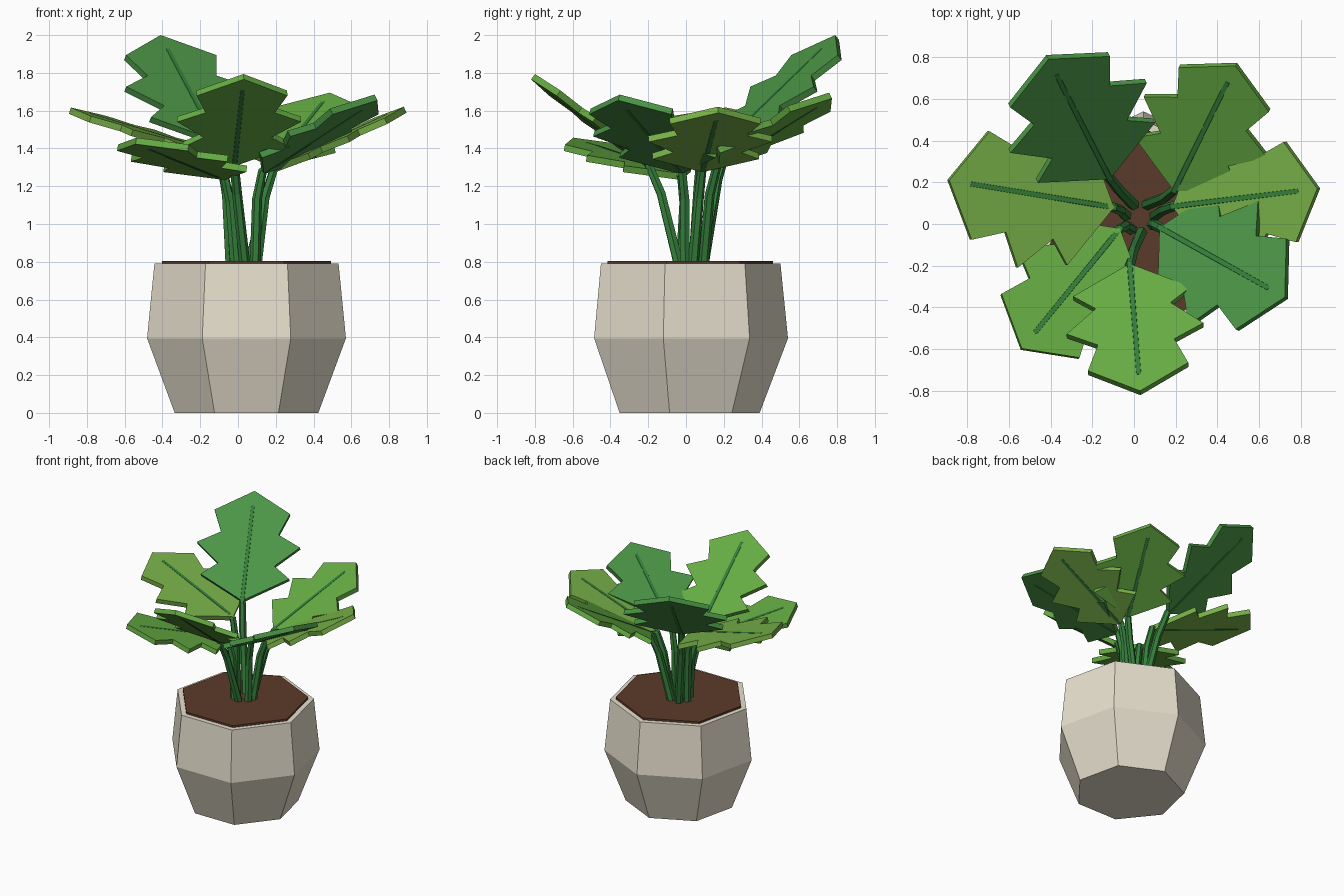
import bpy, bmesh, math
from mathutils import Vector

if "Cube" in bpy.data.objects:
    bpy.data.objects.remove(bpy.data.objects["Cube"])


def material(name, r, g, b):
    m = bpy.data.materials.new(name)
    m.diffuse_color = (r ** 2.2, g ** 2.2, b ** 2.2, 1)
    m.use_nodes = True
    m.node_tree.nodes["Principled BSDF"].inputs["Base Color"].default_value = m.diffuse_color
    return m


CLAY = material("clay", 0.90, 0.87, 0.80)
SOIL = material("soil", 0.36, 0.24, 0.18)
STEM = material("stem_green", 0.22, 0.50, 0.24)
DEEP = material("leaf_deep", 0.30, 0.58, 0.28)
MID = material("leaf_mid", 0.40, 0.67, 0.27)
LIGHT = material("leaf_light", 0.47, 0.69, 0.29)


def make(name, bm, mat):
    bmesh.ops.recalc_face_normals(bm, faces=bm.faces)
    me = bpy.data.meshes.new(name)
    bm.to_mesh(me)
    bm.free()
    me.materials.append(mat)
    ob = bpy.data.objects.new(name, me)
    bpy.context.collection.objects.link(ob)
    return ob


def loft(name, rings, mat):
    """Skin a list of vertex rings and cap both ends."""
    bm = bmesh.new()
    rows = [[bm.verts.new(p) for p in ring] for ring in rings]
    n = len(rows[0])
    for a, b in zip(rows, rows[1:]):
        for i in range(n):
            j = (i + 1) % n
            bm.faces.new((a[i], a[j], b[j], b[i]))
    bm.faces.new(rows[0][::-1])
    bm.faces.new(rows[-1])
    return make(name, bm, mat)


def heptagon(r, z):
    return [(0.045 + r * math.cos(math.pi / 2 + i * math.tau / 7),
             r * math.sin(math.pi / 2 + i * math.tau / 7), z) for i in range(7)]


def tube(name, pts, radii, side, mat):
    rings = []
    for i, p in enumerate(pts):
        t = (pts[min(i + 1, len(pts) - 1)] - pts[max(i - 1, 0)]).normalized()
        s = (side - t * side.dot(t)).normalized()
        u = s.cross(t)
        rings.append([p + radii[i] * (s * math.cos(k * math.tau / 6) + u * math.sin(k * math.tau / 6))
                      for k in range(6)])
    return loft(name, rings, mat)


# Seven-sided pot and soil disc
loft("pot", [heptagon(0.39, 0), heptagon(0.54, 0.395), heptagon(0.50, 0.79)], CLAY)
loft("soil", [heptagon(0.46, 0.78), heptagon(0.46, 0.805)], SOIL)

# Half outline of a lobed leaf: fraction along, half width (relative to length)
HALF = [(0.22, 0.37), (0.33, 0.235), (0.51, 0.43), (0.615, 0.24), (0.81, 0.315)]
OUTLINE = [(0, 0)] + HALF + [(1, 0)] + [(t, -w) for t, w in reversed(HALF)]
THICK = 0.035

# Leaf base, leaf tip, colour
LEAVES = [
    ("back_left", (-0.12, 0.225, 1.43), (-0.415, 0.80, 1.987), DEEP),
    ("back_right", (0.195, 0.165, 1.31), (0.49, 0.765, 1.68), MID),
    ("right", (0.19, 0.085, 1.29), (0.885, 0.17, 1.605), LIGHT),
    ("front_right", (0.13, -0.02, 1.28), (0.73, -0.355, 1.67), DEEP),
    ("front", (-0.02, -0.20, 1.32), (0.03, -0.81, 1.78), MID),
    ("front_left", (-0.07, -0.025, 1.25), (-0.54, -0.60, 1.44), MID),
    ("left", (-0.10, 0.08, 1.36), (-0.89, 0.21, 1.60), LIGHT),
]

for name, base, tip, mat in LEAVES:
    base, tip = Vector(base), Vector(tip)
    axis = tip - base
    length = axis.length
    side = axis.cross(Vector((0, 0, 1))).normalized()
    up = side.cross(axis).normalized()

    # Flat leaf blade with thickness
    rings = [[base + axis * t + side * (w * length) + up * h for t, w in OUTLINE]
             for h in (-THICK / 2, THICK / 2)]
    loft("leaf_" + name, rings, mat)

    # Stem rising from the soil and running on as the midrib
    out = Vector((axis.x, axis.y, 0)).normalized()
    root = Vector((0.03, 0.03, 0.79)) + out * 0.07
    bend = root.lerp(base, 0.7) - out * 0.02
    tube("stem_" + name, [root, bend, base, base + axis * 0.12, base + axis * 0.87],
         [0.029, 0.026, 0.024, 0.023, 0.0215], side, STEM)
